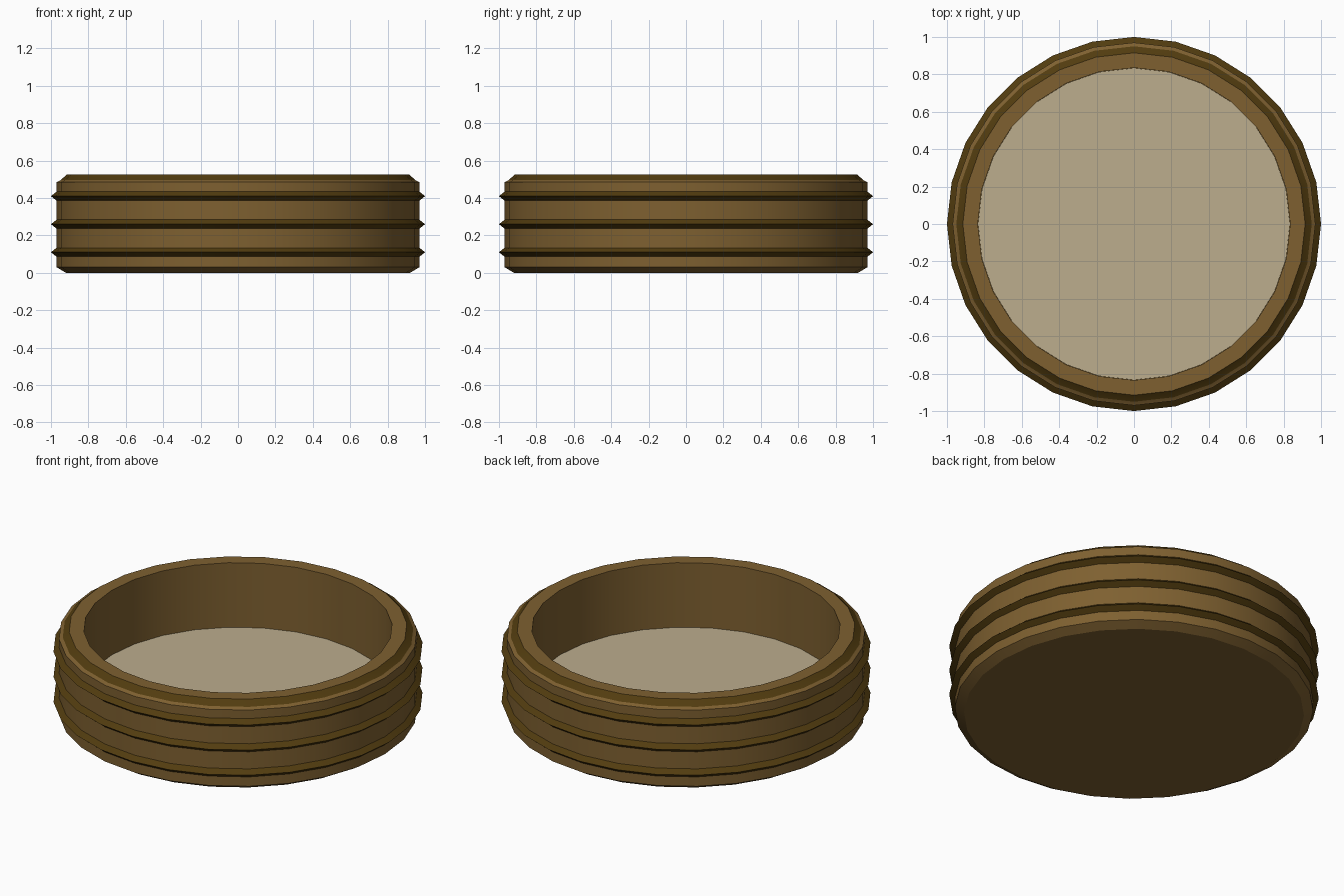
import bpy, bmesh, math

if "Cube" in bpy.data.objects:
    bpy.data.objects.remove(bpy.data.objects["Cube"])

SIDES = 28


def material(name, rgb):
    m = bpy.data.materials.new(name)
    lin = [((c / 255 + 0.055) / 1.055) ** 2.4 for c in rgb]
    m.diffuse_color = (*lin, 1)
    m.use_nodes = True
    m.node_tree.nodes["Principled BSDF"].inputs["Base Color"].default_value = m.diffuse_color
    return m


BROWN = material("warm brown", (126, 96, 48))
DARK = material("dark brown", (82, 60, 15))
CREAM = material("pale beige", (188, 173, 141))


def lathe(name, profile, mats, closed=False, mat_of=lambda i: 0, angle=25):
    """Revolve (radius, z) points round z; mat_of gives a slot per segment."""
    bm = bmesh.new()
    rings = []
    for r, z in profile:
        if r == 0:
            rings.append([bm.verts.new((0, 0, z))] * SIDES)
        else:
            rings.append([bm.verts.new((r * math.cos(2 * math.pi * k / SIDES),
                                        r * math.sin(2 * math.pi * k / SIDES), z))
                          for k in range(SIDES)])
    n = len(rings)
    for i in range(n if closed else n - 1):
        a, b = rings[i], rings[(i + 1) % n]
        for k in range(SIDES):
            j = (k + 1) % SIDES
            loop = list(dict.fromkeys((a[k], a[j], b[j], b[k])))
            bm.faces.new(loop).material_index = mat_of(i)
    bmesh.ops.recalc_face_normals(bm, faces=bm.faces)
    me = bpy.data.meshes.new(name)
    bm.to_mesh(me)
    bm.free()
    for m in mats:
        me.materials.append(m)
    ob = bpy.data.objects.new(name, me)
    bpy.context.collection.objects.link(ob)
    bpy.context.view_layer.objects.active = ob
    ob.select_set(True)
    bpy.ops.object.shade_smooth_by_angle(angle=math.radians(angle))
    ob.select_set(False)
    return ob


# Open dish: underside, wall, dark top bevel, rim, inner wall and base
lathe("dish_body",
      [(0, 0), (0.92, 0), (0.97, 0.03), (0.97, 0.485), (0.95, 0.495),
       (0.915, 0.525), (0.835, 0.525), (0.835, 0.13), (0, 0.13)],
      [BROWN, DARK], mat_of=lambda i: 1 if i == 4 else 0)

# Raised pointed bands round the wall
for n, z in enumerate((0.11, 0.26, 0.41)):
    lathe(f"raised_band_{n + 1}",
          [(0.96, z - 0.032), (1.0, z), (0.96, z + 0.032)],
          [DARK], closed=True)

# Pale floor inside the dish
lathe("inner_floor", [(0, 0.131), (0.834, 0.131), (0.834, 0.14), (0, 0.14)], [CREAM])
